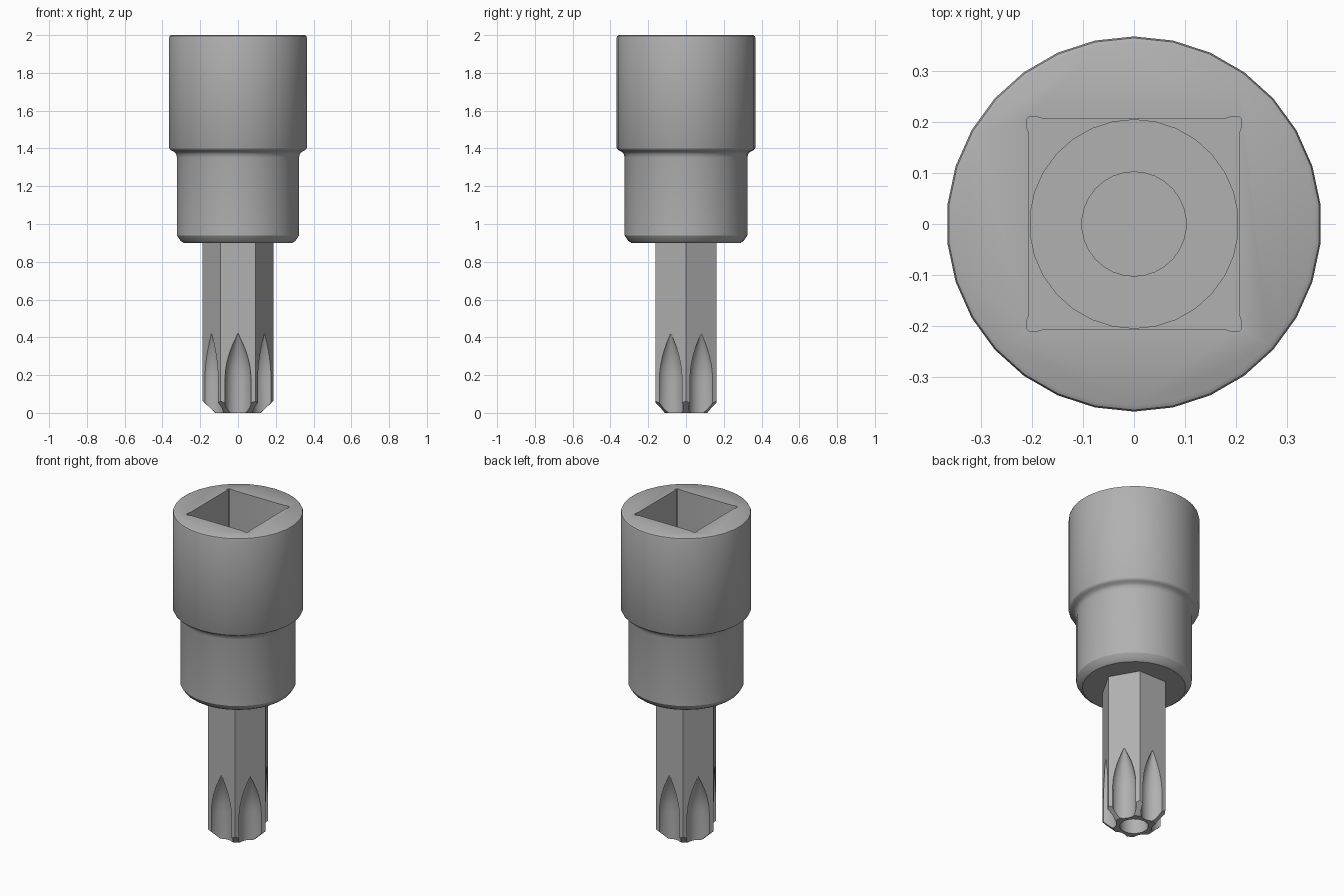
import bpy, bmesh
from math import sin, cos, pi, radians

if "Cube" in bpy.data.objects:
    bpy.data.objects.remove(bpy.data.objects["Cube"])

# dark grey steel
steel = bpy.data.materials.new("dark_steel")
steel.diffuse_color = (0.44, 0.44, 0.44, 1)
steel.use_nodes = True
steel.node_tree.nodes["Principled BSDF"].inputs["Base Color"].default_value = steel.diffuse_color


def loft(name, rings):
    """Closed solid through a list of equal-length rings, capped at both ends."""
    bm = bmesh.new()
    loops = [[bm.verts.new(p) for p in ring] for ring in rings]
    n = len(loops[0])
    for a, b in zip(loops, loops[1:]):
        for i in range(n):
            j = (i + 1) % n
            bm.faces.new((a[i], a[j], b[j], b[i]))
    bm.faces.new(loops[0][::-1])
    bm.faces.new(loops[-1])
    bmesh.ops.recalc_face_normals(bm, faces=bm.faces)
    mesh = bpy.data.meshes.new(name)
    bm.to_mesh(mesh)
    bm.free()
    mesh.materials.append(steel)
    obj = bpy.data.objects.new(name, mesh)
    bpy.context.collection.objects.link(obj)
    return obj


def circle(r, z, n, start=90):
    return [(r * cos(radians(start) + 2 * pi * i / n),
             r * sin(radians(start) + 2 * pi * i / n), z) for i in range(n)]


def lathe(name, profile, n, start=90):
    return loft(name, [circle(r, z, n, start) for r, z in profile])


def activate(obj):
    bpy.ops.object.select_all(action='DESELECT')
    obj.select_set(True)
    bpy.context.view_layer.objects.active = obj


def boolean(obj, tool, operation='DIFFERENCE'):
    tool.hide_render = True
    activate(obj)
    mod = obj.modifiers.new("cut", 'BOOLEAN')
    mod.operation, mod.solver, mod.object = operation, 'EXACT', tool
    bpy.ops.object.modifier_apply(modifier=mod.name)
    bpy.data.objects.remove(tool)


def smooth(obj):
    activate(obj)
    bpy.ops.object.shade_smooth_by_angle(angle=radians(30))


# stepped socket body
body = lathe("socket_body", [
    (0.29, 0.90), (0.307, 0.912), (0.325, 0.94), (0.325, 1.352),
    (0.329, 1.370), (0.338, 1.381), (0.352, 1.388), (0.362, 1.394),
    (0.367, 1.403), (0.367, 1.985), (0.364, 1.995), (0.355, 2.0)], 30)

# square drive recess with relieved corners
corner = [(0.205, 0.175), (0.210, 0.19), (0.210, 0.205),
          (0.205, 0.210), (0.19, 0.210), (0.175, 0.205)]
square = []
for k in range(4):
    c, s = round(cos(k * pi / 2)), round(sin(k * pi / 2))
    square += [(c * x - s * y, s * x + c * y) for x, y in corner]
boolean(body, loft("drive_cutter", [[(x, y, z) for x, y in square] for z in (1.54, 2.1)]))

# round bores beneath the square
boolean(body, lathe("bore_cutter", [(0.102, 1.25), (0.102, 1.45), (0.204, 1.45), (0.204, 1.6)], 30))
smooth(body)

# hexagonal bit with chamfered tip
bit = lathe("hex_bit", [(0.187, 0), (0.187, 0.96)], 6, 0)
boolean(bit, lathe("chamfer_limit", [(0.12, 0), (0.19, 0.066), (0.25, 0.12), (0.25, 1.1)], 48), 'INTERSECT')

# six flutes on the flats, each fading to a pointed end
FLAT, OFFSET, RADIUS = 0.162, 0.0085, 0.0705
sections = [(-0.05, 1.0), (0.17, 1.0)]
sections += [(0.17 + 0.25 * t, max(1 - t * t, 0.02)) for t in (0.2, 0.35, 0.5, 0.65, 0.78, 0.9, 1.0)]
for k in range(6):
    a = radians(30 + 60 * k)
    rings = []
    for z, s in sections:
        ring = []
        for i in range(24):
            u = FLAT + s * (OFFSET + RADIUS * cos(2 * pi * i / 24))
            v = s * RADIUS * sin(2 * pi * i / 24)
            ring.append((u * cos(a) - v * sin(a), u * sin(a) + v * cos(a), z))
        rings.append(ring)
    boolean(bit, loft("flute_cutter", rings))

# centre hole in the tip
boolean(bit, lathe("tip_hole_cutter", [(0.08, -0.05), (0.08, 0.2)], 24))
smooth(bit)
